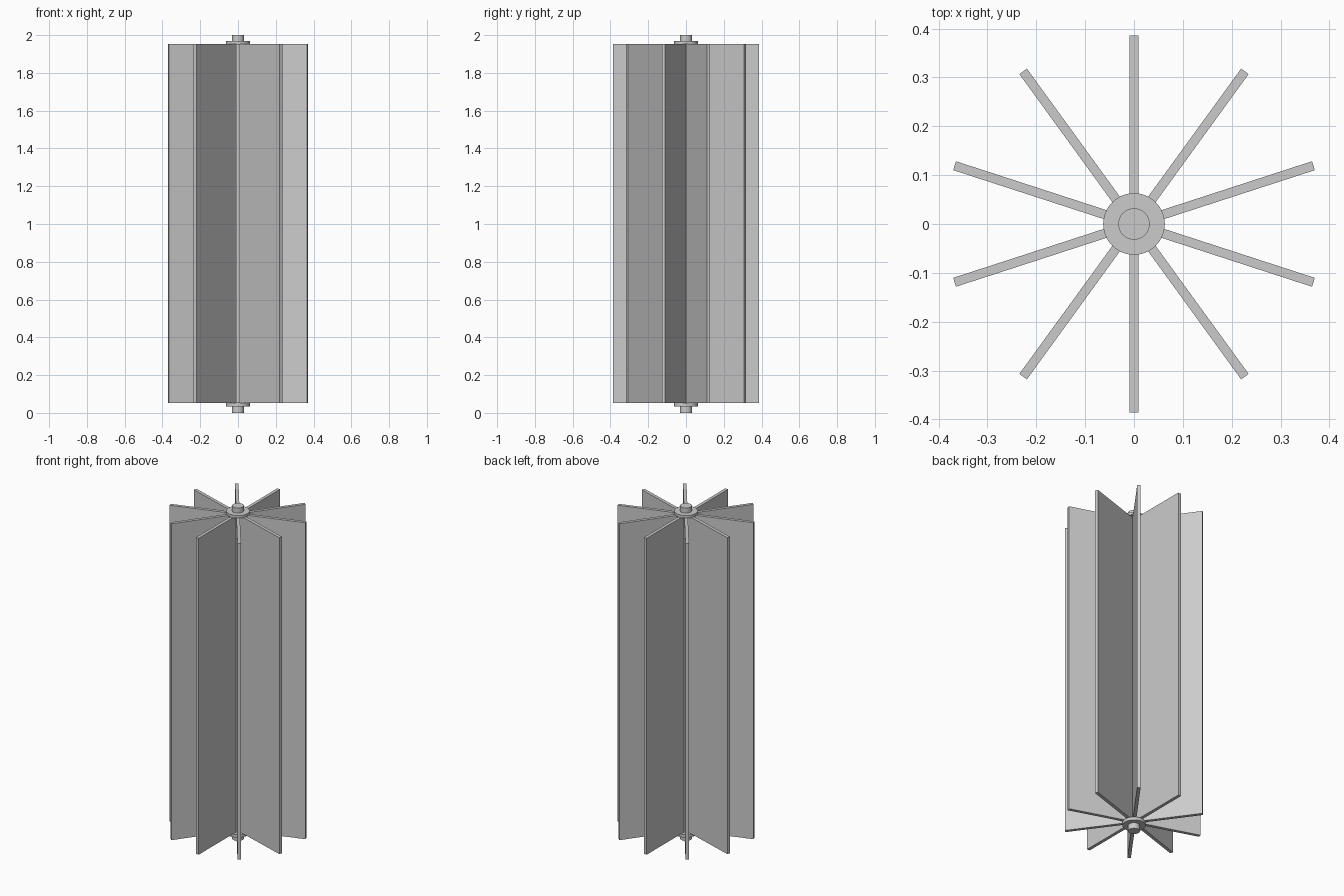
import bpy
import math

if "Cube" in bpy.data.objects:
    bpy.data.objects.remove(bpy.data.objects["Cube"])

BLADES = 10
BLADE_R, BLADE_T = 0.386, 0.019
BLADE_Z0, BLADE_Z1 = 0.053, 1.953


def cylinder(name, radius, z0, z1):
    bpy.ops.mesh.primitive_cylinder_add(vertices=64, radius=radius, depth=z1 - z0,
                                        location=(0, 0, (z0 + z1) / 2))
    bpy.context.object.name = name
    bpy.ops.object.shade_smooth_by_angle(angle=math.radians(30))


# Central shaft running the full height
cylinder("shaft", 0.032, 0, 2)

# Flanges capping the blades at both ends
cylinder("bottom_flange", 0.063, 0.035, BLADE_Z0)
cylinder("top_flange", 0.063, BLADE_Z1, 1.969)

# Flat radial blades
inner = 0.02
for i in range(BLADES):
    a = math.pi / 2 + i * 2 * math.pi / BLADES
    mid = (inner + BLADE_R) / 2
    bpy.ops.mesh.primitive_cube_add(
        size=1, rotation=(0, 0, a),
        location=(mid * math.cos(a), mid * math.sin(a), (BLADE_Z0 + BLADE_Z1) / 2))
    blade = bpy.context.object
    blade.name = f"blade_{i + 1}"
    blade.scale = (BLADE_R - inner, BLADE_T, BLADE_Z1 - BLADE_Z0)
